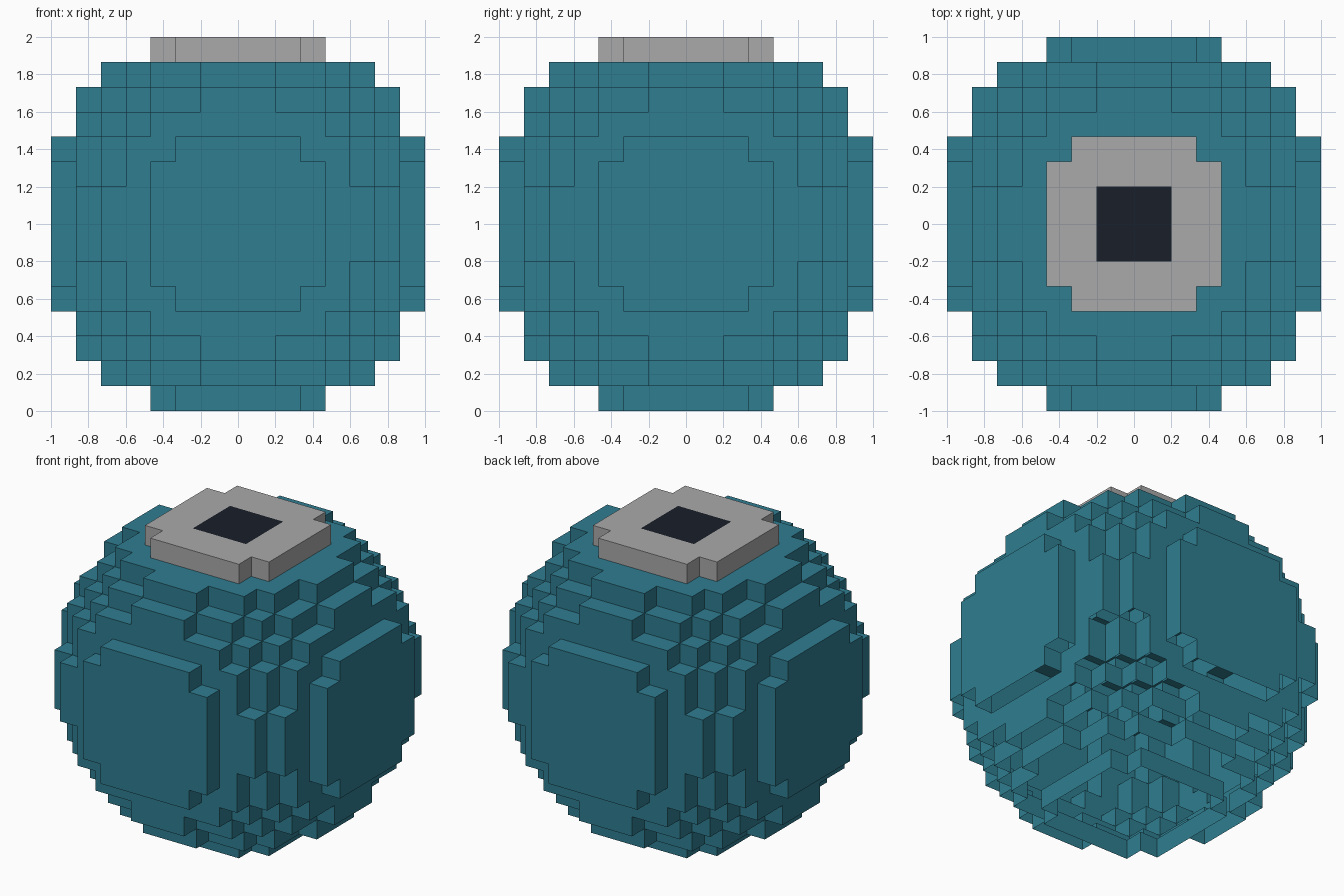
import bpy, bmesh
from mathutils import Vector

if "Cube" in bpy.data.objects:
    bpy.data.objects.remove(bpy.data.objects["Cube"])

N = 7                    # blocks from the centre block to the outside
S = 2 / (2 * N + 1)      # block size
LIMIT = 62               # squared radius of the ball, in blocks

# Sides and top only: the shell has no downward faces and is open underneath
DIRECTIONS = [Vector(d) for d in
              ((1, 0, 0), (-1, 0, 0), (0, 1, 0), (0, -1, 0), (0, 0, 1))]


def solid(p):
    return p.x * p.x + p.y * p.y + p.z * p.z <= LIMIT


def part_of(p):
    if p.z < N:
        return "round_body"
    return "top_opening" if max(abs(p.x), abs(p.y)) <= 1 else "top_collar"


def add_face(bm, p, d):
    # one exposed block face, wound to point outwards along d
    u = Vector((d.y, d.z, d.x))
    v = d.cross(u)
    c = p + d * 0.5
    corners = [c + (u * a + v * b) * 0.5
               for a, b in ((-1, -1), (1, -1), (1, 1), (-1, 1))]
    bm.faces.new([bm.verts.new((q.x * S, q.y * S, q.z * S + 1)) for q in corners])


def material(name, rgb):
    m = bpy.data.materials.new(name)
    m.diffuse_color = (*rgb, 1)
    m.use_nodes = True
    m.node_tree.nodes["Principled BSDF"].inputs["Base Color"].default_value = m.diffuse_color
    return m


# Collect the exposed faces of each part
meshes = {n: bmesh.new() for n in ("round_body", "top_collar", "top_opening")}
span = range(-N, N + 1)
for x in span:
    for y in span:
        for z in span:
            p = Vector((x, y, z))
            if not solid(p):
                continue
            for d in DIRECTIONS:
                if not solid(p + d):
                    add_face(meshes[part_of(p)], p, d)

# Teal body, mid-grey collar, near-black square opening
colours = {"round_body": material("teal", (0.028, 0.205, 0.28)),
           "top_collar": material("mid_grey", (0.40, 0.40, 0.40)),
           "top_opening": material("dark", (0.010, 0.014, 0.023))}

for name, bm in meshes.items():
    bmesh.ops.remove_doubles(bm, verts=bm.verts[:], dist=0.001)
    # merge coplanar block faces into large flat panels
    bmesh.ops.dissolve_limit(bm, angle_limit=0.01,
                             verts=bm.verts[:], edges=bm.edges[:])
    mesh = bpy.data.meshes.new(name)
    bm.to_mesh(mesh)
    bm.free()
    obj = bpy.data.objects.new(name, mesh)
    bpy.context.collection.objects.link(obj)
    mesh.materials.append(colours[name])
